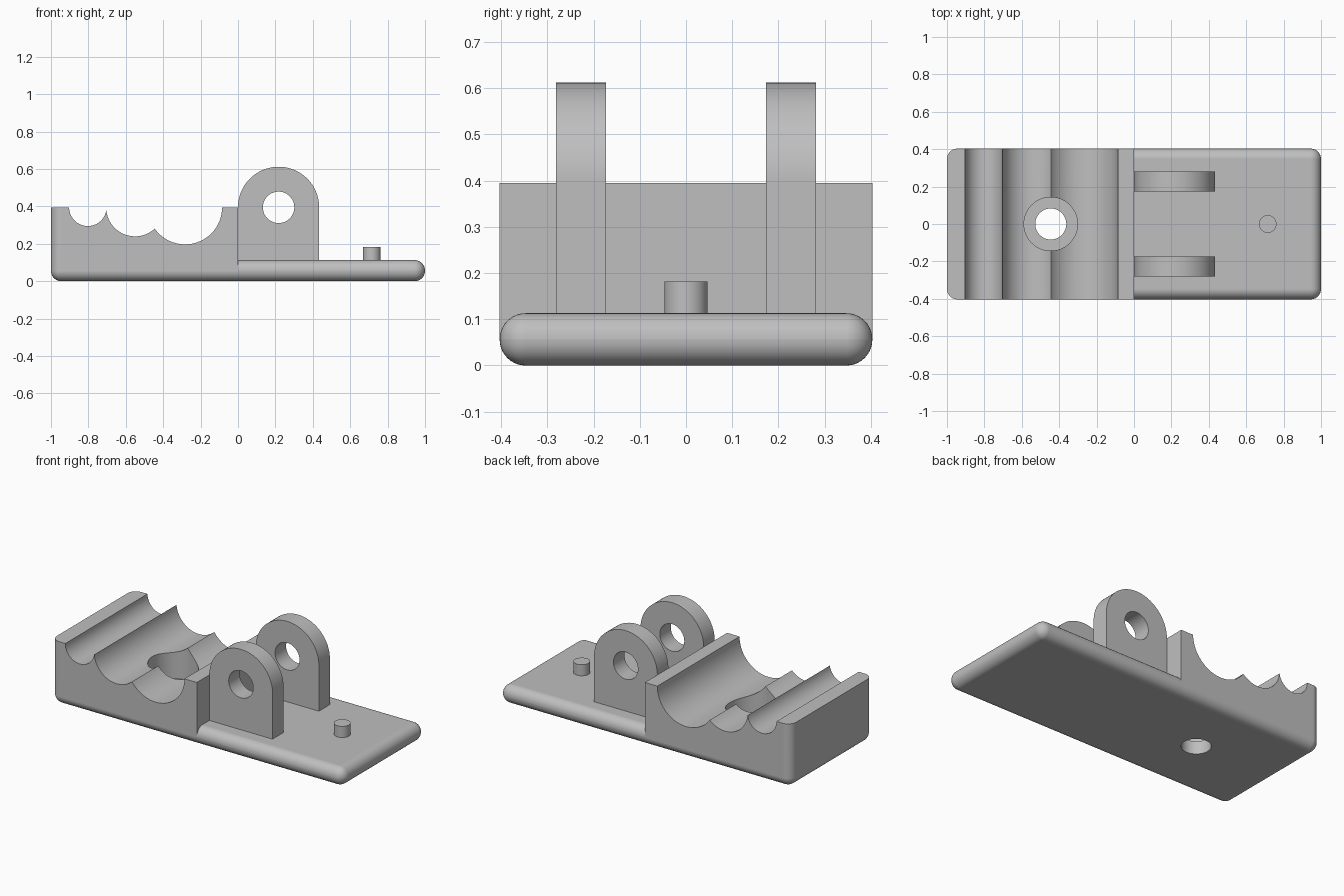
import bpy, bmesh, math
from mathutils import Matrix, Vector

cube = bpy.data.objects.get("Cube")
if cube:
    bpy.data.objects.remove(cube, do_unlink=True)

HALF_Y = 0.403
PLATE_H = 0.113
BLOCK_H = 0.395
EDGE_R = 0.056

GREY = (0.52, 0.52, 0.52, 1)
mat = bpy.data.materials.new("plain grey")
mat.use_nodes = True
mat.diffuse_color = GREY
mat.node_tree.nodes["Principled BSDF"].inputs["Base Color"].default_value = GREY


def finish(bm, name):
    bmesh.ops.recalc_face_normals(bm, faces=bm.faces)
    mesh = bpy.data.meshes.new(name)
    bm.to_mesh(mesh)
    bm.free()
    mesh.materials.append(mat)
    obj = bpy.data.objects.new(name, mesh)
    bpy.context.collection.objects.link(obj)
    return obj


def select(obj):
    bpy.ops.object.select_all(action='DESELECT')
    obj.select_set(True)
    bpy.context.view_layer.objects.active = obj


def rounded_box(name, height, cuts):
    """Full-length box with rounded edges, trimmed by (point, normal) planes."""
    bm = bmesh.new()
    bmesh.ops.create_cube(bm, size=1)
    bmesh.ops.scale(bm, vec=(2, 2 * HALF_Y, height), verts=bm.verts)
    bmesh.ops.translate(bm, vec=(0, 0, height / 2), verts=bm.verts)
    bmesh.ops.bevel(bm, geom=bm.edges[:], offset=EDGE_R, segments=10,
                    profile=0.5, affect='EDGES')
    for point, normal in cuts:
        geom = bm.verts[:] + bm.edges[:] + bm.faces[:]
        res = bmesh.ops.bisect_plane(bm, geom=geom, plane_co=point,
                                     plane_no=normal, clear_outer=True)
        rim = [e for e in res["geom_cut"] if isinstance(e, bmesh.types.BMEdge)]
        bmesh.ops.edgeloop_fill(bm, edges=rim)
    return finish(bm, name)


def cylinder(name, centre, radius, length, along_y=False):
    bm = bmesh.new()
    turn = Matrix.Rotation(math.pi / 2, 4, 'X') if along_y else Matrix()
    bmesh.ops.create_cone(bm, cap_ends=True, segments=72, radius1=radius,
                          radius2=radius, depth=length,
                          matrix=Matrix.Translation(Vector(centre)) @ turn)
    return finish(bm, name)


def cut(obj, cutter):
    cutter.hide_render = True
    mod = obj.modifiers.new("cut", 'BOOLEAN')
    mod.operation = 'DIFFERENCE'
    mod.solver = 'EXACT'
    mod.object = cutter
    select(obj)
    bpy.ops.object.modifier_apply(modifier=mod.name)
    bpy.data.objects.remove(cutter, do_unlink=True)


def smooth(obj):
    select(obj)
    bpy.ops.object.shade_smooth_by_angle(angle=math.radians(25))
    mod = obj.modifiers.new("even shading", 'WEIGHTED_NORMAL')
    mod.keep_sharp = True


# Base plate on the left half
plate = rounded_box("base_plate", PLATE_H, [((0, 0, 0), (-1, 0, 0))])
smooth(plate)

# Clamp block on the right half
block = rounded_box("clamp_block", 0.6, [((0, 0, BLOCK_H), (0, 0, 1)),
                                         ((0, 0, 0), (1, 0, 0))])

# Three cable grooves of growing size
for x, radius in ((-0.803, 0.1), (-0.55, 0.155), (-0.283, 0.198)):
    cut(block, cylinder("groove_cutter", (x, 0, BLOCK_H), radius, 1.2, True))

# Screw hole with a flat-bottomed recess for the head
SCREW_X = -0.445
cut(block, cylinder("recess_cutter", (SCREW_X, 0, 0.58), 0.143, 1.0))
cut(block, cylinder("screw_cutter", (SCREW_X, 0, 0), 0.083, 1.0))
smooth(block)

# Two hinge lugs with round tops and pivot holes
LUG_R, LUG_T = 0.217, 0.108
for side, name in ((-1, "front_lug"), (1, "rear_lug")):
    y = side * 0.227
    bm = bmesh.new()
    outline = [(2 * LUG_R, 0.1), (0, 0.1)]
    for i in range(41):
        a = math.pi * (1 - i / 40)
        outline.append((LUG_R + LUG_R * math.cos(a), BLOCK_H + LUG_R * math.sin(a)))
    face = bm.faces.new([bm.verts.new((px, y - LUG_T / 2, pz)) for px, pz in outline])
    ext = bmesh.ops.extrude_face_region(bm, geom=[face], use_keep_orig=True)
    moved = [v for v in ext["geom"] if isinstance(v, bmesh.types.BMVert)]
    bmesh.ops.translate(bm, vec=(0, LUG_T, 0), verts=moved)
    lug = finish(bm, name)
    cut(lug, cylinder("pivot_cutter", (LUG_R, y, BLOCK_H), 0.084, 0.4, True))
    smooth(lug)

# Small locating pin near the left end
smooth(cylinder("locating_pin", (0.715, 0, 0.14), 0.047, 0.084))
